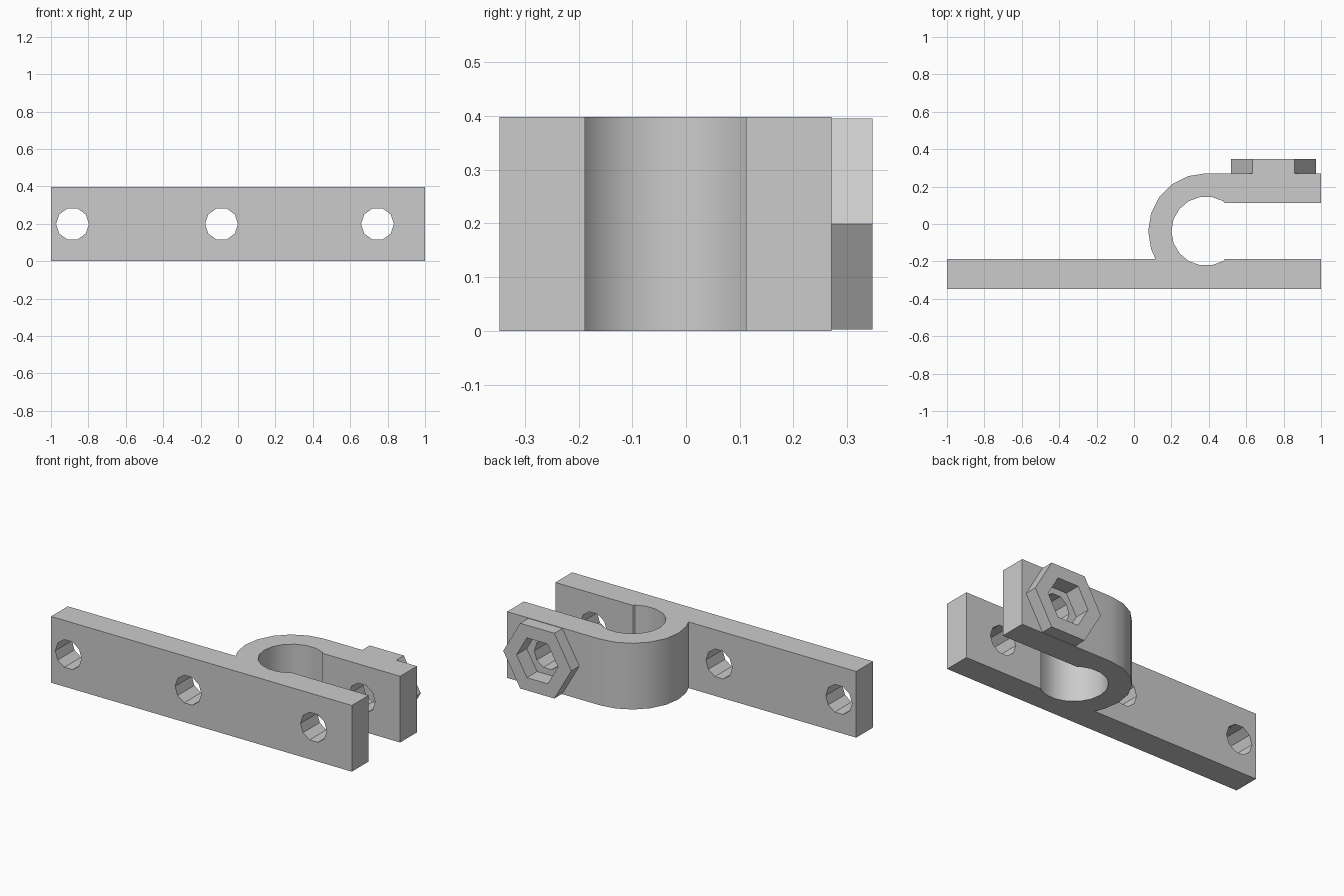
import bpy
import math
from math import cos, sin, radians

default = bpy.data.objects.get("Cube")
if default:
    bpy.data.objects.remove(default, do_unlink=True)

# Single flat material
GREY = (0.6, 0.6, 0.6, 1.0)
mat = bpy.data.materials.new("plain grey")
mat.use_nodes = True
mat.diffuse_color = GREY
mat.node_tree.nodes["Principled BSDF"].inputs["Base Color"].default_value = GREY

# Shared dimensions
HEIGHT = 0.398
MID_Z = HEIGHT / 2
BACK, FRONT = 0.347, -0.347
THICK = 0.159
CX, CY = 0.385, -0.038          # clamp axis
OUTER_R, INNER_R = 0.309, 0.185
BOLT_X = 0.746


def polar(radius, degrees):
    a = radians(degrees)
    return (CX + radius * cos(a), CY + radius * sin(a))


def make_object(name, verts, faces):
    mesh = bpy.data.meshes.new(name)
    mesh.from_pydata(verts, [], faces)
    mesh.materials.append(mat)
    obj = bpy.data.objects.new(name, mesh)
    bpy.context.collection.objects.link(obj)
    return obj


def prism(name, base, top):
    """Join two matching loops into a closed solid (base runs clockwise seen from outside)."""
    n = len(base)
    faces = [tuple(range(n))[::-1], tuple(range(n, 2 * n))]
    faces += [(i, (i + 1) % n, n + (i + 1) % n, n + i) for i in range(n)]
    return make_object(name, base + top, faces)


def bar_along_y(name, x, sides, radius, y0, y1):
    """Regular prism along y with a corner pointing sideways."""
    ring = [(x + radius * cos(math.tau * i / sides),
             MID_Z - radius * sin(math.tau * i / sides)) for i in range(sides)]
    return prism(name, [(px, y0, pz) for px, pz in ring], [(px, y1, pz) for px, pz in ring])


def cut(target, cutter):
    mod = target.modifiers.new("cut", 'BOOLEAN')
    mod.operation = 'DIFFERENCE'
    mod.solver = 'EXACT'
    mod.object = cutter
    bpy.context.view_layer.objects.active = target
    bpy.ops.object.modifier_apply(modifier=mod.name)


# Plate, loop and arm as one extruded outline
slot_low, slot_high = FRONT + THICK, FRONT + THICK + 0.3
slot_x = CX + 0.099
outline = [(-1, FRONT), (1, FRONT), (1, slot_low), (slot_x, slot_low)]
outline += [polar(INNER_R, a) for a in range(300, 59, -20)]
outline += [(slot_x, slot_high), (1, slot_high), (1, CY + OUTER_R)]
outline += [polar(OUTER_R, a) for a in range(90, 199, 18)]
outline += [(CX - 0.27, slot_low), (-1, slot_low)]
bracket = prism("clamp_bracket", [(x, y, 0) for x, y in outline],
                [(x, y, HEIGHT) for x, y in outline])

# Hexagonal boss on the back of the arm
boss = bar_along_y("hex_boss", BOLT_X, 6, 0.2265, 0.265, BACK)

# Screw holes and nut pocket
cutters = [bar_along_y("screw_hole_cutter", x, 10, 0.0875, -0.5, 0.5)
           for x in (-0.885, -0.088, BOLT_X)]
pocket = bar_along_y("nut_pocket_cutter", BOLT_X, 6, 0.138, 0.25, 0.5)
for cutter in cutters + [pocket]:
    cut(bracket, cutter)
for cutter in (cutters[-1], pocket):
    cut(boss, cutter)
for cutter in cutters + [pocket]:
    bpy.data.objects.remove(cutter, do_unlink=True)

# Smooth the rounded loop, keep all corners sharp
for obj in (bracket, boss):
    bpy.ops.object.select_all(action='DESELECT')
    obj.select_set(True)
    bpy.context.view_layer.objects.active = obj
    bpy.ops.object.shade_smooth_by_angle(angle=radians(28))
